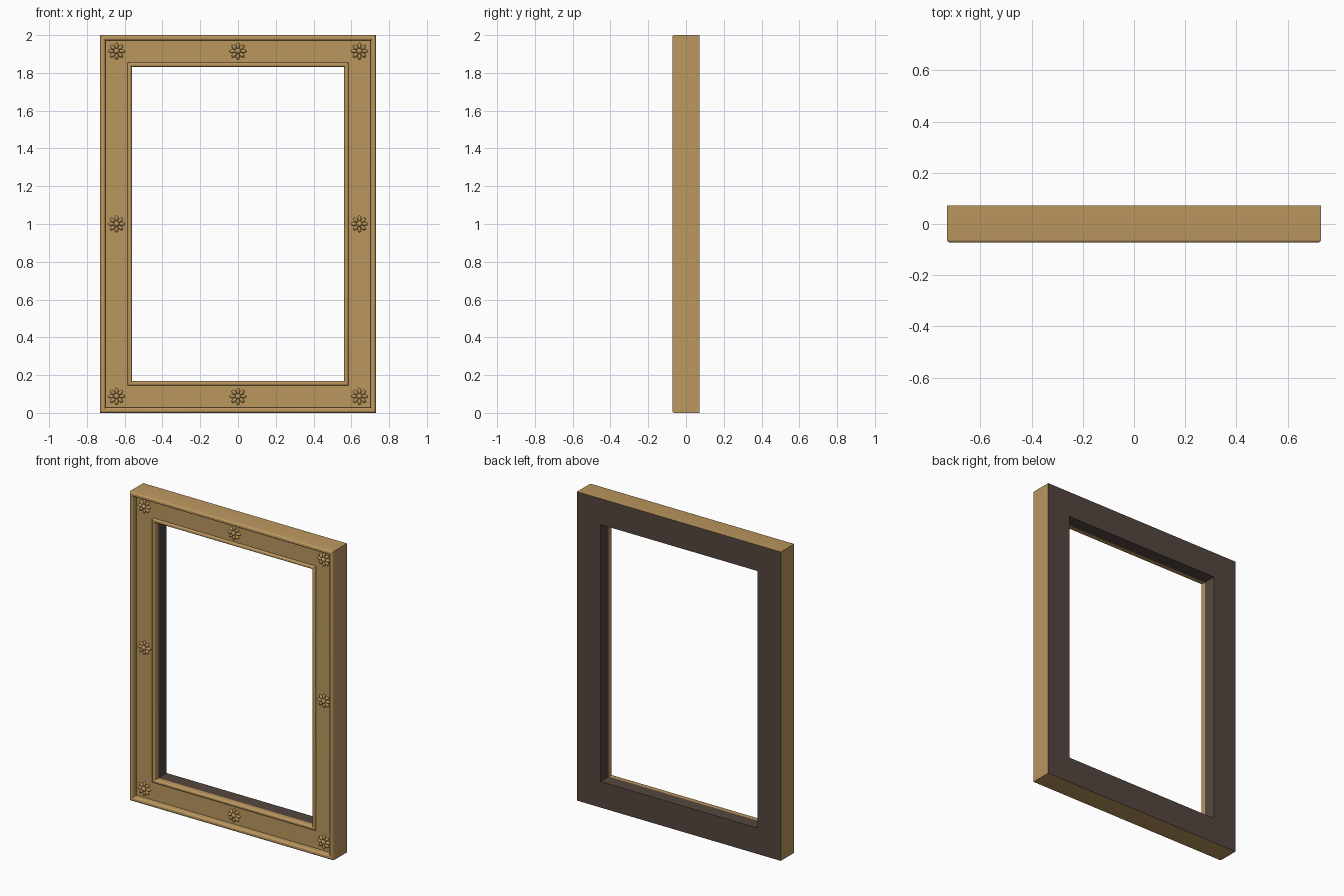
import bpy, bmesh, math
from mathutils import Matrix, Vector

cube = bpy.data.objects.get("Cube")
if cube:
    bpy.data.objects.remove(cube, do_unlink=True)

HALF_W, HEIGHT, BACK, PANEL = 0.73, 2.0, 0.0725, -0.037


def material(name, rgb):
    mat = bpy.data.materials.new(name)
    mat.use_nodes = True
    mat.diffuse_color = (*rgb, 1)
    mat.node_tree.nodes["Principled BSDF"].inputs["Base Color"].default_value = (*rgb, 1)
    return mat


gold = material("antique gold", (0.50, 0.31, 0.113))
wood = material("dark wood", (0.09, 0.062, 0.05))


def finish(bm, name, mats, angle):
    bmesh.ops.recalc_face_normals(bm, faces=bm.faces)
    mesh = bpy.data.meshes.new(name)
    bm.to_mesh(mesh)
    bm.free()
    for mat in mats:
        mesh.materials.append(mat)
    obj = bpy.data.objects.new(name, mesh)
    bpy.context.collection.objects.link(obj)
    bpy.ops.object.select_all(action='DESELECT')
    obj.select_set(True)
    bpy.context.view_layer.objects.active = obj
    bpy.ops.object.shade_smooth_by_angle(angle=math.radians(angle))
    return obj


def arc(cx, cy, r, start, end, steps):
    """Profile points as (inset from the outer edge, y)."""
    angles = [math.radians(start + (end - start) * i / steps) for i in range(steps + 1)]
    return [(cx + r * math.cos(a), cy + r * math.sin(a)) for a in angles]


# Moulding profile: outer side, rounded rim, flat panel, inner bead, opening wall
profile = [(0, BACK)]
profile += arc(0.012, -0.0605, 0.012, 180, 270, 5)
profile += arc(0.016, -0.0605, 0.012, 270, 360, 5)
profile += [(0.029, PANEL), (0.144, PANEL)]
profile += arc(0.156, -0.037, 0.012, 180, 360, 8)
profile += [(0.168, -0.012), (0.168, BACK)]

# Sweep the profile around the rectangle with mitred corners
bm = bmesh.new()
loops = []
for d, y in profile:
    x = HALF_W - d
    corners = [(-x, y, d), (x, y, d), (x, y, HEIGHT - d), (-x, y, HEIGHT - d)]
    loops.append([bm.verts.new(c) for c in corners])
count = len(loops)
for i in range(count):
    a, b = loops[i], loops[(i + 1) % count]
    for k in range(4):
        n = (k + 1) % 4
        face = bm.faces.new((a[k], a[n], b[n], b[k]))
        face.material_index = 1 if i >= count - 2 else 0
finish(bm, "frame", [gold, wood], 35)


def rosette(name, x, z):
    bm = bmesh.new()
    petals = 8
    for i in range(petals):
        m = (Matrix.Rotation(math.tau * i / petals, 4, 'Y')
             @ Matrix.Translation((0.028, 0, 0))
             @ Matrix.Diagonal((0.017, 0.013, 0.0095, 1)))
        bmesh.ops.create_uvsphere(bm, u_segments=12, v_segments=8, radius=1, matrix=m)
    boss = Matrix.Diagonal((0.016, 0.02, 0.016, 1))
    bmesh.ops.create_uvsphere(bm, u_segments=16, v_segments=10, radius=1, matrix=boss)
    bmesh.ops.translate(bm, verts=bm.verts, vec=Vector((x, PANEL, z)))
    finish(bm, name, [gold], 60)


# Rosettes at the corners and mid-sides
for row, z in (("bottom", 0.087), ("middle", 1.0), ("top", 1.915)):
    for side, x in (("right", -0.643), ("centre", 0), ("left", 0.643)):
        if (row, side) != ("middle", "centre"):
            rosette(f"{row}_{side}_rosette", x, z)
